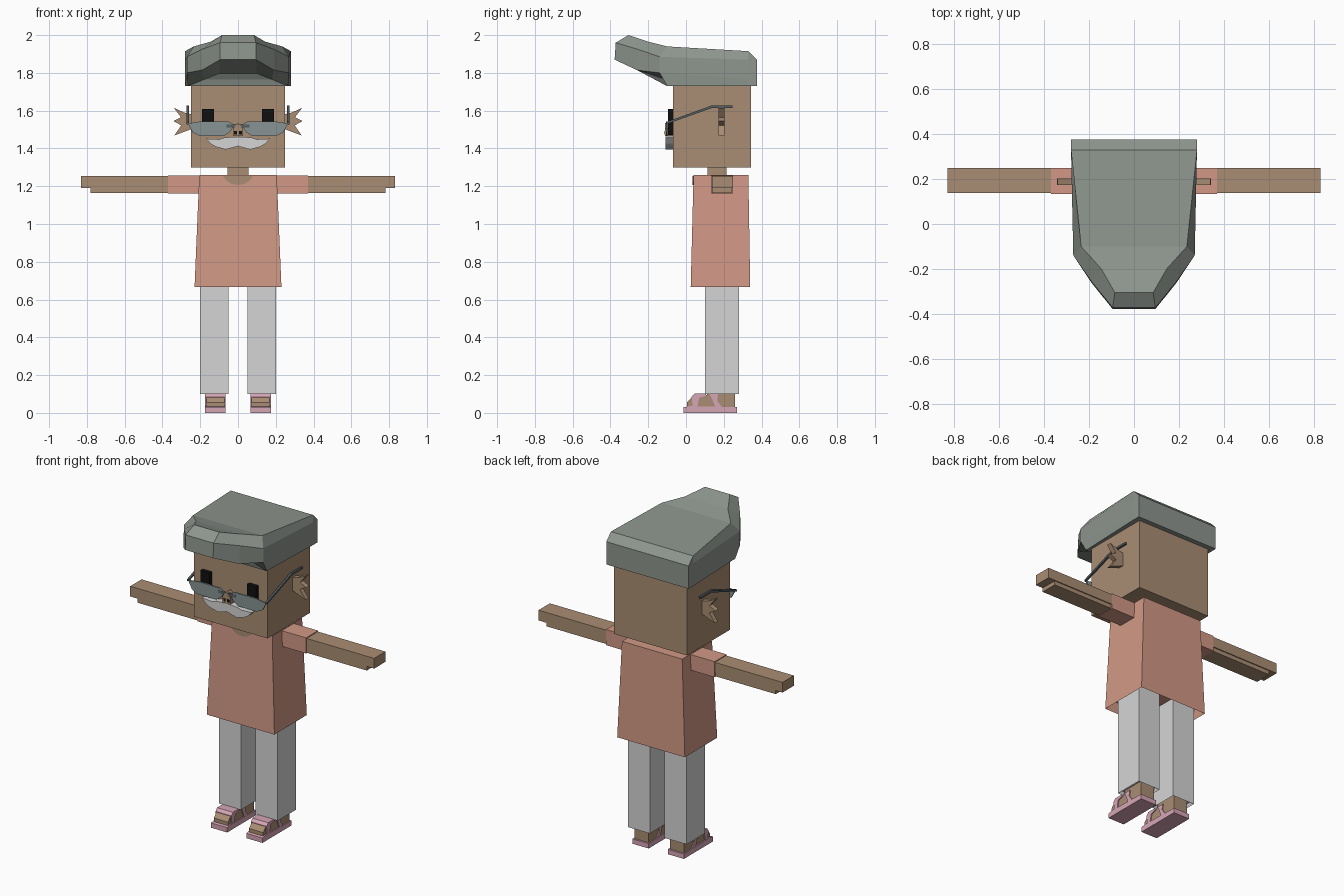
import bpy, bmesh

cube = bpy.data.objects.get("Cube")
if cube:
    bpy.data.objects.remove(cube)


def material(name, srgb):
    lin = [((c / 255 + 0.055) / 1.055) ** 2.4 if c > 10 else c / 3294 for c in srgb] + [1]
    m = bpy.data.materials.new(name)
    m.use_nodes = True
    m.diffuse_color = lin
    m.node_tree.nodes["Principled BSDF"].inputs["Base Color"].default_value = lin
    return m


SKIN = material("skin", (170, 141, 115))
SHIRT = material("salmon shirt", (210, 153, 134))
WHITE = material("off white", (213, 213, 213))
HAIR = material("grey hair", (142, 149, 142))
LENS = material("lens grey", (136, 147, 147))
FRAME = material("frame grey", (86, 96, 100))
BLACK = material("black", (16, 16, 16))
PINK = material("pink sandal", (214, 166, 182))


def build(name, verts, faces, mat):
    bm = bmesh.new()
    vs = [bm.verts.new(v) for v in verts]
    for f in faces:
        bm.faces.new([vs[i] for i in f])
    bmesh.ops.recalc_face_normals(bm, faces=bm.faces)
    mesh = bpy.data.meshes.new(name)
    bm.to_mesh(mesh)
    bm.free()
    mesh.materials.append(mat)
    ob = bpy.data.objects.new(name, mesh)
    bpy.context.collection.objects.link(ob)
    return ob


def loft(name, rings, mat, caps=True):
    n = len(rings[0])
    faces = [(r * n + i, r * n + (i + 1) % n, (r + 1) * n + (i + 1) % n, (r + 1) * n + i)
             for r in range(len(rings) - 1) for i in range(n)]
    if caps:
        faces += [range(n), range((len(rings) - 1) * n, len(rings) * n)]
    return build(name, [p for ring in rings for p in ring], faces, mat)


def extrude(name, outline, axis, lo, hi, mat):
    """Flat outline pulled along x or y between lo and hi."""
    def place(d):
        return [(d, a, b) if axis == "x" else (a, d, b) for a, b in outline]
    return loft(name, [place(lo), place(hi)], mat)


def rect(x0, x1, y0, y1, z):
    return [(x0, y0, z), (x1, y0, z), (x1, y1, z), (x0, y1, z)]


def box(name, x, y, z, mat):
    return loft(name, [rect(*x, *y, z[0]), rect(*x, *y, z[1])], mat)


def span(s, a, b):
    return tuple(sorted((s * a, s * b)))


def mirrored(half):
    return half + [(-x, z) for x, z in reversed(half) if x]


def hollow(ob, rim, depth):
    """Open the underside like a garment hem."""
    bm = bmesh.new()
    bm.from_mesh(ob.data)
    face = min(bm.faces, key=lambda f: f.calc_center_median().z)
    bmesh.ops.inset_region(bm, faces=[face], thickness=rim)
    for v in face.verts:
        v.co.z += depth
    bm.to_mesh(ob.data)
    bm.free()


# Head and neck
box("head", (-.25, .25), (-.07, .345), (1.3, 1.78), SKIN)
box("neck", (-.055, .055), (.115, .215), (1.24, 1.31), SKIN)

# Swept hair: top edge, upper rim, lower rim and underside at each station
stations = [
    [(.28, .375, 1.87), (.28, .375, 1.82), (.28, .375, 1.77), (.28, .375, 1.73)],
    [(.28, .33, 1.915), (.28, .33, 1.87), (.28, .33, 1.77), (.28, .33, 1.73)],
    [(.235, -.1, 1.94), (.27, -.14, 1.885), (.27, -.14, 1.8), (.265, -.1, 1.73)],
    [(.145, -.2, 1.965), (.19, -.255, 1.925), (.19, -.26, 1.815), (.18, -.11, 1.765)],
    [(.085, -.305, 2), (.095, -.372, 1.96), (.095, -.378, 1.87), (.1, -.13, 1.797)],
]
rings = [h + [(-x, y, z) for x, y, z in reversed(h)] for h in stations]
hair = loft("hair", rings, HAIR, caps=False)
bm = bmesh.new()
bm.from_mesh(hair.data)
bm.verts.ensure_lookup_table()
for base in (0, len(bm.verts) - 8):
    for i in range(3):
        bm.faces.new([bm.verts[base + k] for k in (i, i + 1, 6 - i, 7 - i)])
bmesh.ops.recalc_face_normals(bm, faces=bm.faces)
bm.to_mesh(hair.data)
bm.free()

# Nose, nostrils and moustache
extrude("nose", mirrored([(0, 1.535), (.026, 1.505), (.026, 1.465)]), "y", -.112, -.07, SKIN)
for s in (-1, 1):
    box("nostril", span(s, .005, .02), (-.114, -.111), (1.475, 1.492), BLACK)
half = [(0, 1.462), (.07, 1.458), (.1, 1.448), (.17, 1.452), (.145, 1.425),
        (.12, 1.41), (.065, 1.394), (.035, 1.402), (0, 1.412)]
extrude("moustache", mirrored(half), "y", -.108, -.068, WHITE)

# Glasses bridge
box("glasses_bridge", (-.06, .06), (-.106, -.098), (1.512, 1.528), FRAME)

for s, side in ((-1, "right"), (1, "left")):
    # Eyes, lenses, temples and jagged ears
    box(side + "_eye", span(s, .127, .19), (-.095, -.065), (1.47, 1.61), BLACK)
    lens = [(.265, 1.532), (.2, 1.543), (.05, 1.543), (.02, 1.525),
            (.04, 1.49), (.075, 1.465), (.2, 1.465), (.24, 1.485)]
    extrude(side + "_lens", [(s * x, z) for x, z in lens], "y", -.105, -.097, LENS)
    temple = [(-.105, 1.528), (-.105, 1.54), (.135, 1.627), (.245, 1.627),
              (.245, 1.615), (.14, 1.615)]
    extrude(side + "_temple", temple, "x", *span(s, .26, .272), FRAME)
    ear = [(.24, 1.58), (.285, 1.59), (.34, 1.615), (.302, 1.565), (.342, 1.545),
           (.3, 1.522), (.338, 1.468), (.24, 1.505)]
    extrude(side + "_ear", [(s * x, z) for x, z in ear], "y", .173, .203, SKIN)

    # Sleeve, arm and stepped hand
    box(side + "_sleeve", span(s, .19, .37), (.133, .25), (1.162, 1.258), SHIRT)
    box(side + "_arm", span(s, .36, .83), (.138, .248), (1.19, 1.253), SKIN)
    box(side + "_forearm_underside", span(s, .36, .78), (.138, .242), (1.165, 1.191), SKIN)

    # Trouser leg
    leg = box(side + "_trouser_leg", span(s, .05, .2), (.1, .28), (.1, .74), WHITE)
    hollow(leg, .012, .02)

    # Foot and sandal
    foot = [(.005, .025), (.005, .055), (.04, .092), (.11, .095), (.13, .13),
            (.26, .13), (.26, .025)]
    extrude(side + "_foot", foot, "x", *span(s, .072, .168), SKIN)
    sole = [(-.012, 0), (-.012, .03), (.02, .036), (.27, .03), (.27, 0)]
    extrude(side + "_sandal_sole", sole, "x", *span(s, .065, .175), PINK)
    for part, strap in (("toe", [(.035, .03), (.06, .03), (.07, .08), (.105, .09),
                                 (.105, .102), (.045, .102), (.03, .085)]),
                        ("ankle", [(.155, .03), (.19, .03), (.165, .065), (.17, .1),
                                   (.125, .1), (.14, .07)])):
        extrude(side + "_" + part + "_strap", strap, "x", *span(s, .066, .174), PINK)

# Flared shirt with open hem, and bare skin at the neckline
shirt = loft("shirt", [rect(-.23, .23, .025, .34, .667), rect(-.205, .205, .04, .33, 1.26)], SHIRT)
hollow(shirt, .02, .06)
neckline = mirrored([(0, 1.207), (.035, 1.213), (.062, 1.23), (.08, 1.255)])
extrude("neckline", neckline, "y", .035, .043, SKIN)
